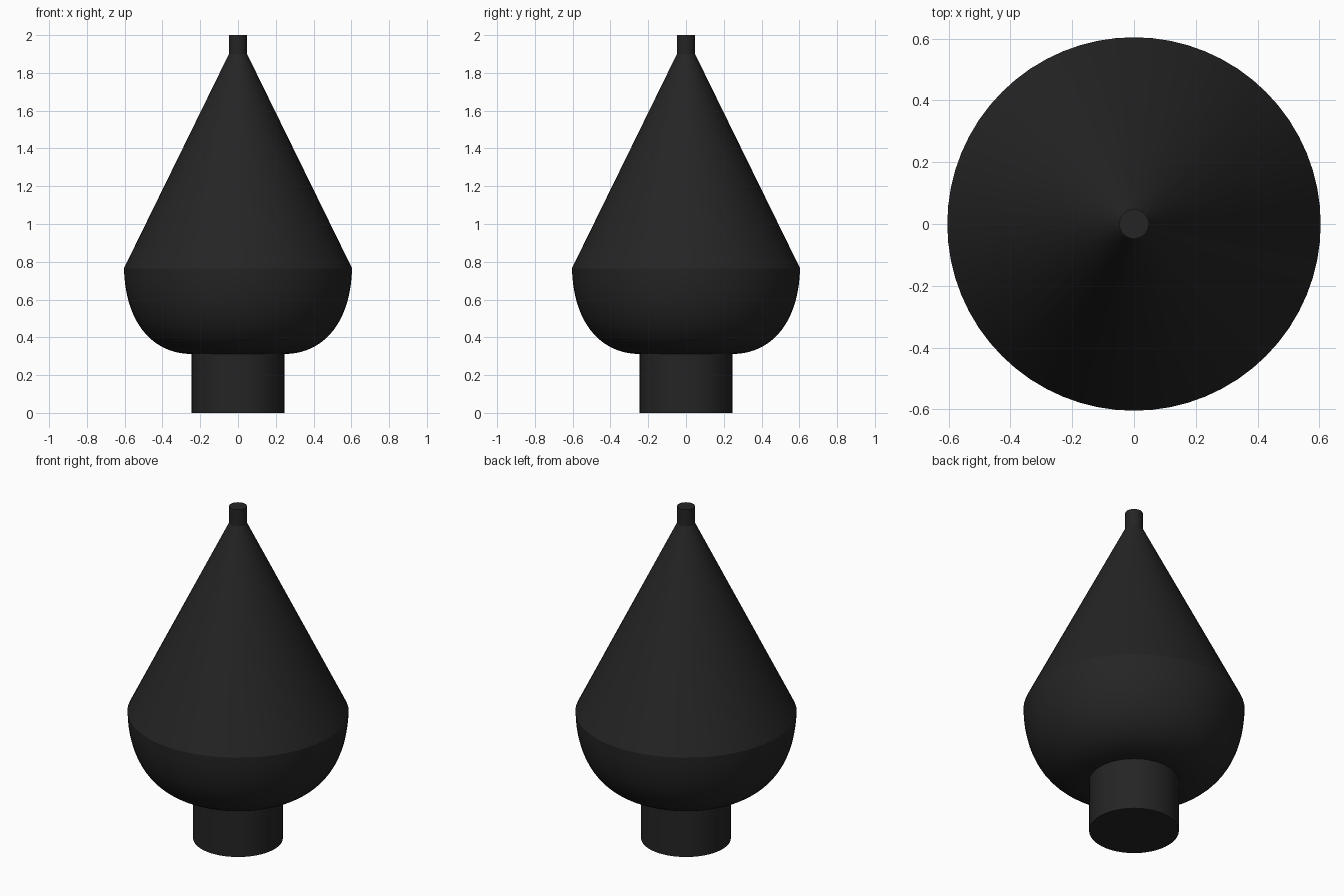
import bpy, math
from mathutils import Vector
from mathutils.geometry import interpolate_bezier

if "Cube" in bpy.data.objects:
    bpy.data.objects.remove(bpy.data.objects["Cube"])

SIDES = 64
mat = bpy.data.materials.new("black")
mat.diffuse_color = (0.018, 0.018, 0.018, 1)
mat.use_nodes = True
mat.node_tree.nodes["Principled BSDF"].inputs["Base Color"].default_value = mat.diffuse_color


def lathe(name, profile):
    """Spin (radius, z) points, bottom to top, round z and cap both ends."""
    verts = [(r * math.cos(2 * math.pi * i / SIDES), r * math.sin(2 * math.pi * i / SIDES), z)
             for r, z in profile for i in range(SIDES)]
    faces = []
    for k in range(len(profile) - 1):
        for i in range(SIDES):
            a, b = k * SIDES + i, k * SIDES + (i + 1) % SIDES
            faces.append((a, b, b + SIDES, a + SIDES))
    faces.append(tuple(reversed(range(SIDES))))
    top = (len(profile) - 1) * SIDES
    faces.append(tuple(range(top, top + SIDES)))
    mesh = bpy.data.meshes.new(name)
    mesh.from_pydata(verts, [], faces)
    mesh.materials.append(mat)
    obj = bpy.data.objects.new(name, mesh)
    bpy.context.collection.objects.link(obj)
    bpy.context.view_layer.objects.active = obj
    obj.select_set(True)
    bpy.ops.object.shade_smooth_by_angle(angle=math.radians(20))
    obj.select_set(False)
    return obj


# Neck at the base
lathe("base_neck", [(0.245, 0), (0.245, 0.315)])

# Rounded bowl rising to the rim, then the straight cone
curve = interpolate_bezier(Vector((0.245, 0.312)), Vector((0.44, 0.312)),
                           Vector((0.595, 0.46)), Vector((0.604, 0.765)), 20)
lathe("bowl_and_cone", [(p.x, p.y) for p in curve] + [(0.048, 1.9)])

# Small cylinder at the tip
lathe("tip", [(0.048, 1.895), (0.048, 2.0)])
